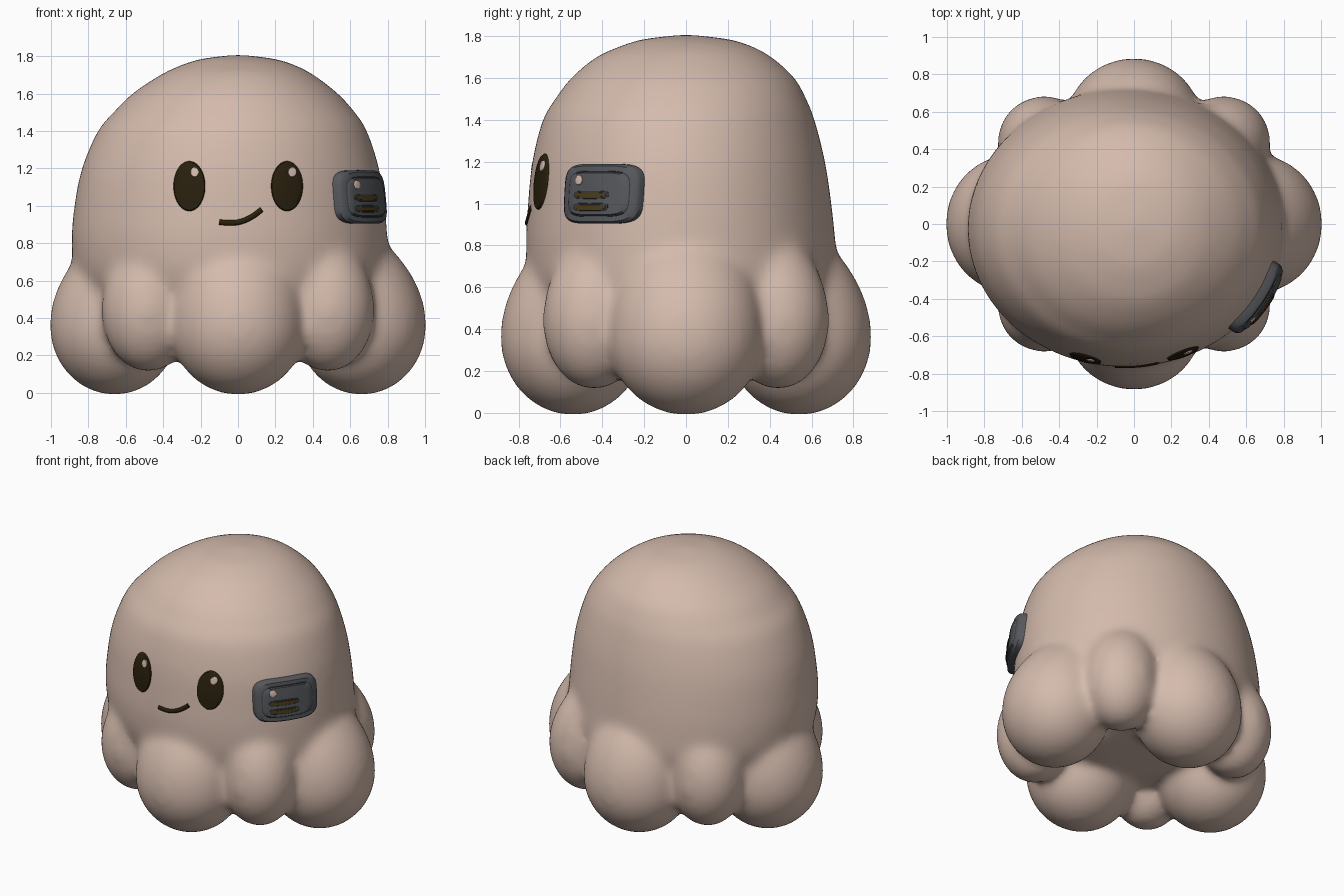
import bpy, bmesh, math
from mathutils import Vector
from mathutils.bvhtree import BVHTree

cube = bpy.data.objects.get("Cube")
if cube:
    bpy.data.objects.remove(cube)


def material(name, r, g, b):
    m = bpy.data.materials.new(name)
    m.use_nodes = True
    m.diffuse_color = (r, g, b, 1)
    m.node_tree.nodes["Principled BSDF"].inputs["Base Color"].default_value = (r, g, b, 1)
    return m


skin = material("skin beige", 0.66, 0.495, 0.415)
dark = material("dark brown", 0.022, 0.014, 0.004)
grey = material("clip grey", 0.09, 0.095, 0.105)
seam = material("seam charcoal", 0.04, 0.042, 0.046)
amber = material("slot brown", 0.075, 0.045, 0.01)


def finish(name, bm, mat):
    bmesh.ops.recalc_face_normals(bm, faces=bm.faces)
    mesh = bpy.data.meshes.new(name)
    bm.to_mesh(mesh)
    bm.free()
    mesh.materials.append(mat)
    obj = bpy.data.objects.new(name, mesh)
    bpy.context.collection.objects.link(obj)
    bpy.ops.object.select_all(action='DESELECT')
    obj.select_set(True)
    bpy.context.view_layer.objects.active = obj
    return obj


def skin_rings(bm, rings):
    """Bridge successive closed vertex rings with quads."""
    n = len(rings[0])
    for a, b in zip(rings, rings[1:]):
        for i in range(n):
            j = (i + 1) % n
            bm.faces.new((a[i], a[j], b[j], b[i]))


def smooth_rows(rows, steps):
    """Catmull-Rom interpolation through rows of values."""
    rows = [Vector(r) for r in rows]
    padded = [rows[0]] + rows + [rows[-1]]
    out = []
    for p, a, b, q in zip(padded, padded[1:], padded[2:], padded[3:]):
        for k in range(steps):
            t = k / steps
            out.append(a + (b - p) * (t / 2) + (p * 2 - a * 5 + b * 4 - q) * (t * t / 2)
                       + (a * 3 - p - b * 3 + q) * (t ** 3 / 2))
    return out + [rows[-1]]


# Head: oval sections as height, centre x, radius x, centre y, radius y
sections = [
    (1.808, 0, 0.02, 0, 0.02), (1.785, 0, 0.2, 0, 0.21), (1.75, 0, 0.31, 0, 0.32),
    (1.7, -0.005, 0.41, -0.01, 0.42), (1.6, -0.015, 0.55, -0.015, 0.535),
    (1.5, -0.02, 0.645, -0.025, 0.6), (1.4, -0.03, 0.72, -0.035, 0.65),
    (1.2, -0.04, 0.795, -0.035, 0.7), (1.0, -0.045, 0.83, -0.03, 0.725),
    (0.8, -0.045, 0.845, -0.025, 0.74), (0.6, -0.03, 0.83, -0.01, 0.73),
    (0.42, 0, 0.74, 0, 0.64), (0.3, 0, 0.55, 0, 0.46), (0.25, 0, 0.25, 0, 0.2)]
bm = bmesh.new()
N = 80
rings = []
for z, cx, rx, cy, ry in smooth_rows(sections, 5):
    turn = [2 * math.pi * i / N for i in range(N)]
    rings.append([bm.verts.new((cx + rx * math.cos(a), cy + ry * math.sin(a), z)) for a in turn])
skin_rings(bm, rings)
bm.faces.new(rings[0])
bm.faces.new(rings[-1])


def leg(x, y, z, radius_x, radius_y, depth, rise, lean):
    """Egg-shaped leg whose upper end leans in towards the head."""
    inward = Vector((-x, -y, 0)).normalized()
    verts = bmesh.ops.create_uvsphere(bm, u_segments=40, v_segments=28, radius=1)["verts"]
    for v in verts:
        t = v.co.z
        v.co = Vector((x + v.co.x * radius_x, y + v.co.y * radius_y,
                       z + t * (rise if t > 0 else depth)))
        if t > 0:
            v.co += inward * lean * t * t


for s in (-1, 1):
    leg(s * 0.66, 0, 0.36, 0.348, 0.37, 0.372, 0.62, 0.23)
    leg(0, s * 0.54, 0.36, 0.365, 0.348, 0.372, 0.62, 0.19)
    for t in (-1, 1):
        leg(s * 0.48, t * 0.44, 0.44, 0.25, 0.245, 0.33, 0.5, 0.15)

# Fuse head and legs into one soft body
body = finish("body", bm, skin)
mod = body.modifiers.new("fuse", 'REMESH')
mod.mode = 'VOXEL'
mod.voxel_size = 0.022
mod.use_smooth_shade = True
mod = body.modifiers.new("soften", 'SMOOTH')
mod.factor = 0.5
mod.iterations = 28
for m in ("fuse", "soften"):
    bpy.ops.object.modifier_apply(modifier=m)
bpy.ops.object.shade_smooth()
tree = BVHTree.FromObject(body, bpy.context.evaluated_depsgraph_get())

FRONT = Vector((0, -1, 0))
SIDE = Vector((0.83, -0.56, 0)).normalized()


def on_body(centre, normal, a, b):
    across = Vector((0, 0, 1)).cross(normal)
    start = centre + across * a + Vector((0, 0, b)) + normal * 2
    hit = tree.ray_cast(start, -normal)[0]
    return hit if hit else start - normal * 2


def patch(name, centre, normal, a, b, half_w, half_h, power, lift, dome, mat):
    """Raised pad following the body; the power squares off its outline."""
    bm = bmesh.new()
    n = 48
    rings = []
    for r, out in ((0.08, lift + dome), (0.4, lift + dome * 0.85), (0.75, lift + dome * 0.5),
                   (0.93, lift), (1, lift - half_h * 0.1), (1, -0.03)):
        ring = []
        for i in range(n):
            c, s = math.cos(2 * math.pi * i / n), math.sin(2 * math.pi * i / n)
            u = math.copysign(abs(c) ** (2 / power), c) * half_w * r
            v = math.copysign(abs(s) ** (2 / power), s) * half_h * r
            ring.append(bm.verts.new(on_body(centre, normal, a + u, b + v) + normal * out))
        rings.append(ring)
    skin_rings(bm, rings)
    bm.faces.new(rings[0])
    finish(name, bm, mat)
    bpy.ops.object.shade_smooth_by_angle(angle=math.radians(40))


# Eyes with a small highlight each
face = Vector((0, 0, 1.105))
for side, x in (("right", -0.26), ("left", 0.262)):
    patch(side + "_eye", face, FRONT, x, 0, 0.087, 0.137, 2, 0.009, 0.006, dark)
    patch(side + "_eye_highlight", face, FRONT, x + 0.028, 0.075, 0.022, 0.026, 2, 0.018, 0.001, skin)

# Lopsided smile
curve = bpy.data.curves.new("mouth", 'CURVE')
curve.dimensions = '3D'
curve.bevel_depth = 0.016
curve.use_fill_caps = True
spline = curve.splines.new('POLY')
steps = 16
spline.points.add(steps)
for i, p in enumerate(spline.points):
    x = -0.1 + 0.225 * i / steps
    z = 0.908 + 2.8 * (x + 0.035) ** 2 * (1 if x > -0.035 else 0.4)
    p.co = (*(on_body(Vector((0, 0, z)), FRONT, x, 0) - FRONT * 0.006), 1)
curve.materials.append(dark)
bpy.context.collection.objects.link(bpy.data.objects.new("mouth", curve))

# Clip on the left cheek: rim, seam, panel, button and slots
clip = Vector((0.667, -0.405, 1.047))
patch("clip_rim", clip, SIDE, 0, 0, 0.218, 0.143, 4.5, 0.048, 0, grey)
patch("clip_seam", clip, SIDE, 0, 0, 0.188, 0.116, 4.5, 0.05, 0, seam)
patch("clip_panel", clip, SIDE, 0, 0, 0.179, 0.107, 4.5, 0.056, 0, grey)
patch("clip_button", clip, SIDE, -0.105, 0.065, 0.023, 0.023, 2, 0.06, 0.002, skin)
for i, b in enumerate((-0.005, -0.063)):
    patch(f"clip_slot_{i}", clip, SIDE, -0.03, b, 0.103, 0.019, 4, 0.06, 0, seam)
    patch(f"clip_slot_fill_{i}", clip, SIDE, -0.03, b, 0.092, 0.011, 4, 0.063, 0, amber)
